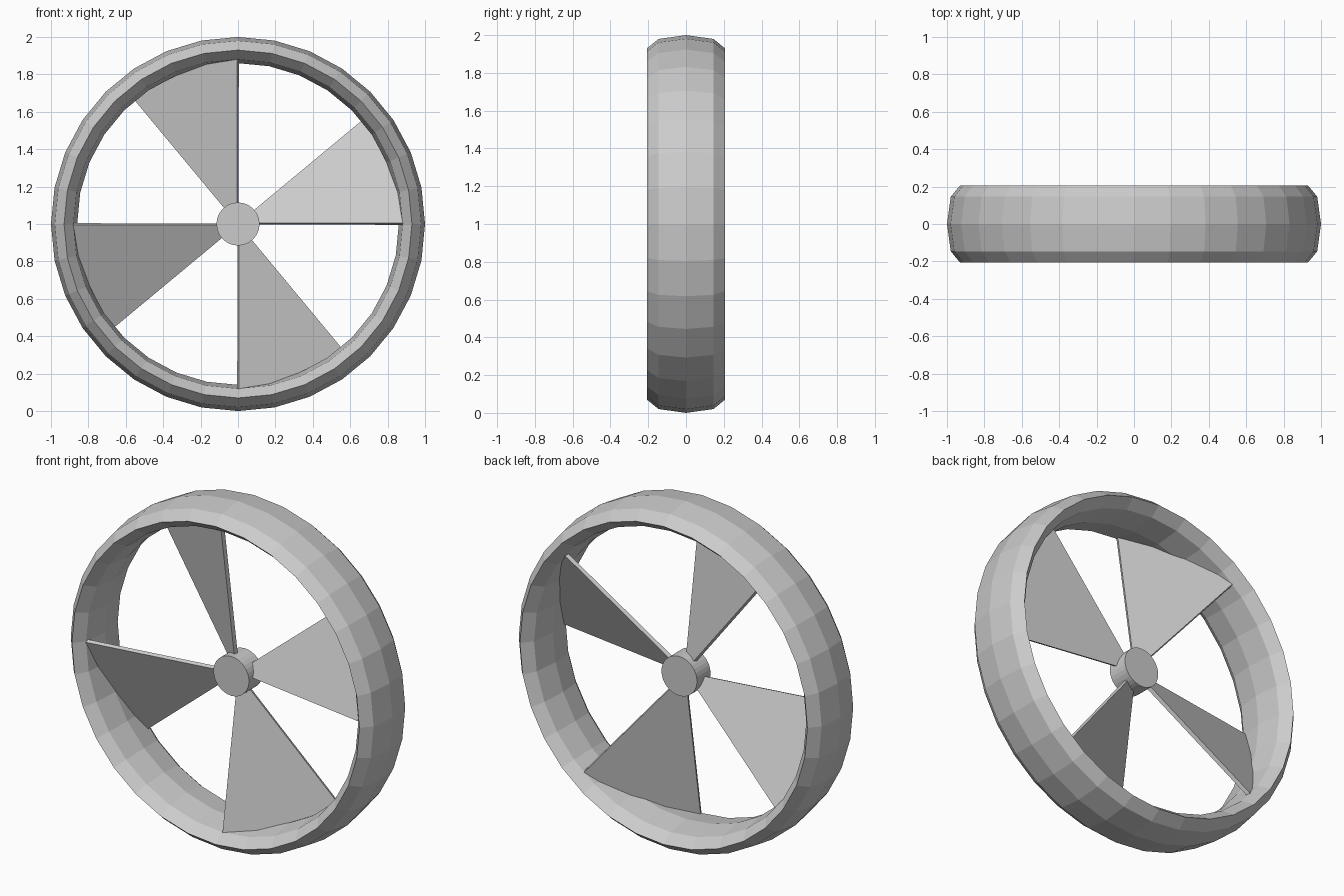
import bpy, bmesh
from math import radians, sin, cos, pi
from mathutils import Matrix, Vector

if "Cube" in bpy.data.objects:
    bpy.data.objects.remove(bpy.data.objects["Cube"])

CENTRE = Vector((0, 0, 1))

# Outer ring: octagonal-section torus stretched along the axle
bpy.ops.mesh.primitive_torus_add(major_segments=32, minor_segments=8,
                                 major_radius=0.93, minor_radius=0.07,
                                 location=CENTRE, rotation=(pi / 2, 0, 0))
ring = bpy.context.object
ring.name = "outer_ring"
ring.scale = (1, 1, 2.95)

# Central hub
bpy.ops.mesh.primitive_cylinder_add(vertices=32, radius=0.115, depth=0.125,
                                    location=CENTRE, rotation=(pi / 2, 0, 0))
bpy.context.object.name = "hub"


# Pitched wedge blade, tips buried in the ring
def blade(index, reach=0.93, half=radians(19.8), pitch=radians(25), thick=0.022):
    bm = bmesh.new()
    x, w = reach * cos(half), reach * sin(half)
    outline = [(0.03, -0.01), (x, -w / cos(pitch)), (x, w / cos(pitch)), (0.03, 0.01)]
    face = bm.faces.new([bm.verts.new((a, -thick / 2, b)) for a, b in outline])
    ext = bmesh.ops.extrude_face_region(bm, geom=[face])
    bmesh.ops.translate(bm, vec=(0, thick, 0),
                        verts=[v for v in ext["geom"] if isinstance(v, bmesh.types.BMVert)])
    bmesh.ops.recalc_face_normals(bm, faces=bm.faces)
    # pitch about the blade's own axis: lower edge comes forward (-y)
    bm.transform(Matrix.Rotation(-pitch, 4, 'X'))
    # then turn into place around the axle
    bm.transform(Matrix.Rotation(-(half + index * pi / 2), 4, 'Y'))
    mesh = bpy.data.meshes.new(f"blade_{index + 1}")
    bm.to_mesh(mesh)
    bm.free()
    obj = bpy.data.objects.new(mesh.name, mesh)
    obj.location = CENTRE
    bpy.context.collection.objects.link(obj)


for i in range(4):
    blade(i)
